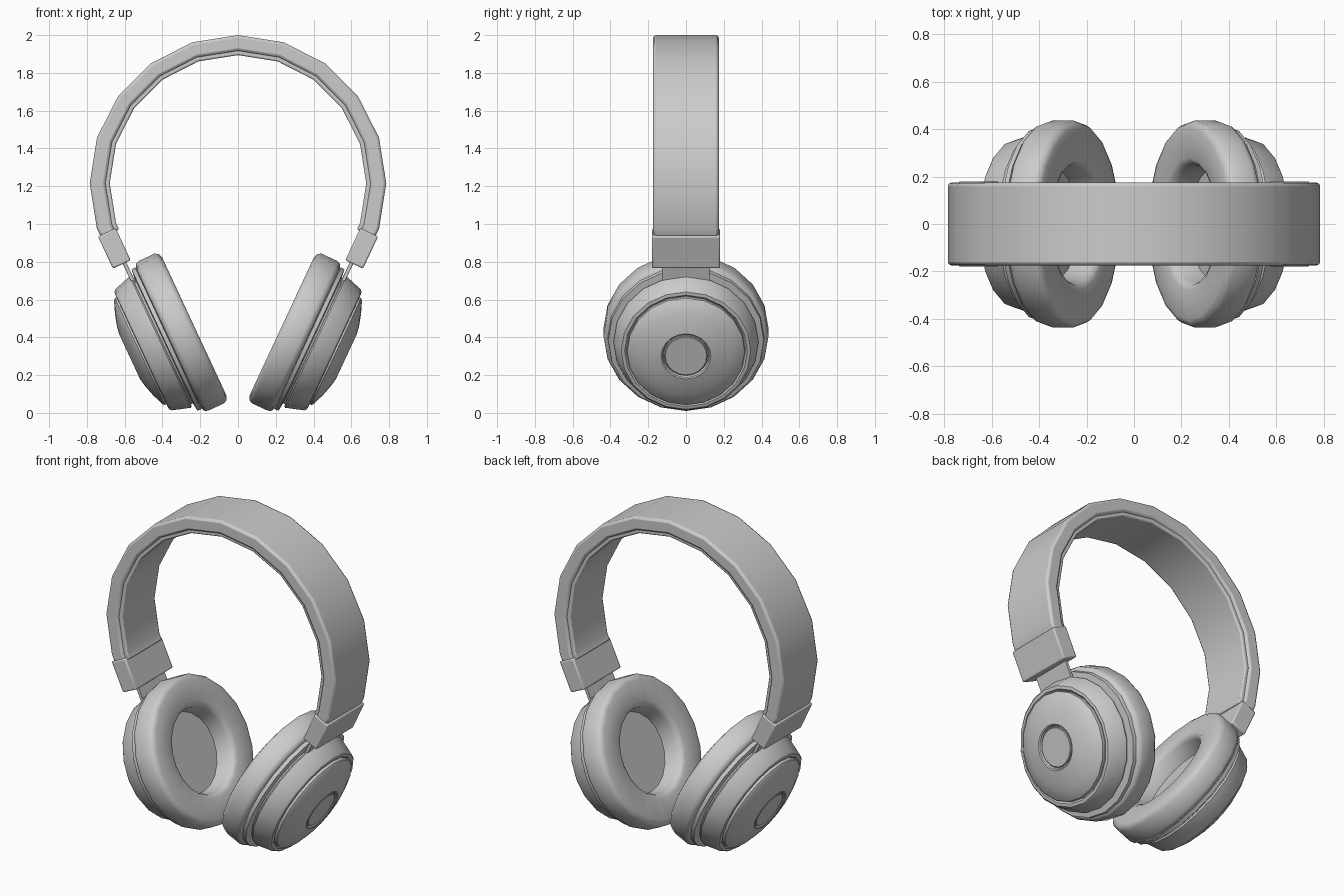
import bpy, bmesh
from math import sin, cos, pi, radians
from mathutils import Matrix, Vector

if "Cube" in bpy.data.objects:
    bpy.data.objects.remove(bpy.data.objects["Cube"])

SIDES = 20
# Cup frame: local x = outward from the head, z = along the tilted cup
CUP = Matrix.Translation((0.232, 0, 0.459)) @ Matrix.Rotation(radians(25), 4, 'Y')


def finish(name, bm, bevel=0, mirror=False, angle=32):
    bmesh.ops.recalc_face_normals(bm, faces=bm.faces)
    me = bpy.data.meshes.new(name)
    bm.to_mesh(me)
    bm.free()
    ob = bpy.data.objects.new(name, me)
    bpy.context.collection.objects.link(ob)
    if bevel:
        m = ob.modifiers.new("Bevel", 'BEVEL')
        m.width, m.segments, m.limit_method = bevel, 2, 'ANGLE'
        m.angle_limit = radians(40)
    if mirror:
        ob.modifiers.new("Mirror", 'MIRROR').use_mirror_merge = False
    bpy.ops.object.select_all(action='DESELECT')
    ob.select_set(True)
    bpy.context.view_layer.objects.active = ob
    bpy.ops.object.shade_smooth_by_angle(angle=radians(angle))
    return ob


def lathe(name, profile, closed=False, angle=32):
    """Spin (depth, radius) points about the cup axis; open ends are capped."""
    bm = bmesh.new()
    rings = [[bm.verts.new((d, r * sin(2 * pi * i / SIDES), r * cos(2 * pi * i / SIDES)))
              for i in range(SIDES)] for d, r in profile]
    pairs = list(zip(rings, rings[1:]))
    if closed:
        pairs.append((rings[-1], rings[0]))
    else:
        bm.faces.new(rings[0])
        bm.faces.new(rings[-1])
    for a, b in pairs:
        for i in range(SIDES):
            j = (i + 1) % SIDES
            bm.faces.new((a[i], a[j], b[j], b[i]))
    bm.transform(CUP)
    return finish(name, bm, mirror=True, angle=angle)


def cup_box(name, d0, d1, half_y, r0, r1, bevel):
    bm = bmesh.new()
    bmesh.ops.create_cube(bm, size=1)
    bm.transform(CUP @ Matrix.Translation(((d0 + d1) / 2, 0, (r0 + r1) / 2))
                 @ Matrix.Diagonal((d1 - d0, half_y * 2, r1 - r0, 1)))
    return finish(name, bm, bevel, mirror=True)


def band(name, r_in, r_out, half_y, bevel, extra):
    """Arc of 18 degree steps, with a short straight run past each end."""
    def pt(r, a):
        return Vector((r * sin(radians(a)), 0, 1.215 + r * cos(radians(a))))

    def path(r):
        pts = [pt(r, a) for a in range(-108, 109, 18)]
        return ([pts[0].lerp(pt(r, -126), extra)] + pts
                + [pts[-1].lerp(pt(r, 126), extra)])
    bm = bmesh.new()
    rows = []
    for pi_, po in zip(path(r_in), path(r_out)):
        rows.append([bm.verts.new((p.x, y, p.z)) for p, y in
                     ((pi_, -half_y), (po, -half_y), (po, half_y), (pi_, half_y))])
    for a, b in zip(rows, rows[1:]):
        for i in range(4):
            j = (i + 1) % 4
            bm.faces.new((a[i], a[j], b[j], b[i]))
    bm.faces.new(rows[0])
    bm.faces.new(rows[-1])
    return finish(name, bm, bevel)


# Headband shell and its inner padding
band("headband", 0.702, 0.785, 0.174, 0.014, 0.2)
band("headband_padding", 0.679, 0.71, 0.16, 0.008, 0.18)

# Clasps and slider arms
cup_box("band_clasp", 0.157, 0.261, 0.18, 0.458, 0.646, 0.008)
cup_box("slider_arm", 0.183, 0.203, 0.128, 0.33, 0.52, 0.003)

# Ring-shaped ear cushions with rounded lips
lathe("ear_cushion", [(0.12, 0.235), (0.03, 0.25), (0.010, 0.26), (0.0, 0.28),
                      (0.0, 0.405), (0.008, 0.425), (0.028, 0.437), (0.12, 0.437),
                      (0.14, 0.43), (0.15, 0.41), (0.15, 0.235)], closed=True, angle=50)

# Backing plate closing the cushion, with a narrow neck
lathe("backing_plate", [(0.115, 0.24), (0.145, 0.24), (0.152, 0.415), (0.174, 0.412),
                        (0.178, 0.37), (0.20, 0.36)])

# Outer housing with a recessed rim
lathe("cup_housing", [(0.19, 0.35), (0.19, 0.378), (0.198, 0.384), (0.295, 0.354),
                      (0.306, 0.343), (0.308, 0.325), (0.298, 0.315)])

# Domed cover with a groove around the centre
lathe("domed_cover", [(0.29, 0.312), (0.318, 0.312), (0.327, 0.303), (0.353, 0.235),
                      (0.370, 0.175), (0.378, 0.132), (0.374, 0.125), (0.362, 0.12)])

# Centre button
lathe("centre_button", [(0.35, 0.114), (0.371, 0.114), (0.374, 0.110)])
